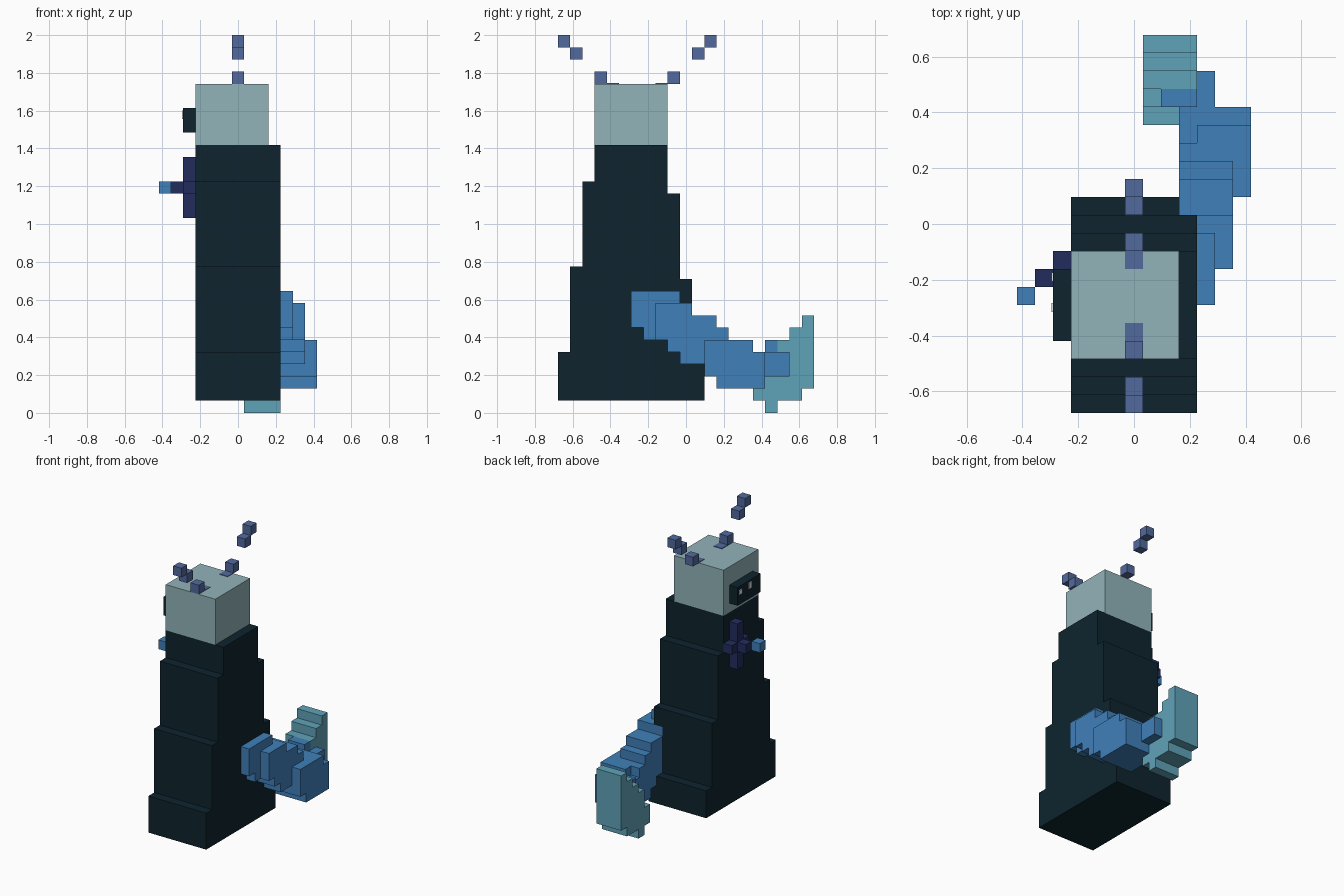
import bpy
import bmesh
from mathutils import Vector

UNIT = 2 / 31  # edge length of one block

cube = bpy.data.objects.get("Cube")
if cube:
    bpy.data.objects.remove(cube, do_unlink=True)


def to_linear(value):
    return value / 12.92 if value <= 0.04045 else ((value + 0.055) / 1.055) ** 2.4


def make_material(name, red, green, blue):
    color = tuple(to_linear(c / 255) for c in (red, green, blue)) + (1.0,)
    material = bpy.data.materials.new(name)
    material.use_nodes = True
    material.diffuse_color = color
    for node in material.node_tree.nodes:
        if node.type == 'BSDF_PRINCIPLED':
            node.inputs["Base Color"].default_value = color
            node.inputs["Roughness"].default_value = 0.8
    return material


def add_box(bm, x_range, y_range, z_range):
    """Add a box given by block indices; x and y are centred on block zero."""
    low, high = (Vector((x - 0.5, y - 0.5, z)) * UNIT
                 for x, y, z in zip(x_range, y_range, z_range))
    verts = bmesh.ops.create_cube(bm, size=1)["verts"]
    size, middle = high - low, (low + high) / 2
    for vert in verts:
        vert.co = Vector(c * s for c, s in zip(vert.co, size)) + middle


def build(name, material, boxes):
    bm = bmesh.new()
    for box in boxes:
        add_box(bm, *box)
    mesh = bpy.data.meshes.new(name)
    bm.to_mesh(mesh)
    bm.free()
    mesh.materials.append(material)
    part = bpy.data.objects.new(name, mesh)
    bpy.context.collection.objects.link(part)
    return part


def block(x, y, z):
    return (x, x + 1), (y, y + 1), (z, z + 1)


dark = make_material("dark teal", 14, 36, 46)
pale = make_material("pale grey blue", 146, 179, 185)
blue = make_material("bright blue", 64, 128, 186)
teal = make_material("soft teal", 96, 163, 184)
slate = make_material("slate blue", 82, 106, 158)
navy = make_material("navy purple", 34, 44, 92)
white = make_material("white", 235, 240, 242)

# Body: the front and back walls step inward at different heights
front_tops, back_tops = (5, 12, 19, 22), (4, 11, 18, 22)
levels = sorted({1, *front_tops, *back_tops})
body = []
for low, high in zip(levels, levels[1:]):
    front = sum(top <= low for top in front_tops)
    back = sum(top <= low for top in back_tops)
    body.append(((-3, 4), (front - 10, 2 - back), (low, high)))
build("body", dark, body)

# Head and its face plate
build("head", pale, [((-3, 3), (-7, -1), (22, 27))])
build("face_plate", dark, [((-4, -3), (-6, -2), (23, 25))])
for side, y, width, height in (("left", -4.4, 0.5, 0.7), ("right", -2.7, 0.5, 0.5)):
    build(side + "_eye", white,
          [((-4.08, -4), (y, y + width), (24.1, 24.1 + height))])

# Antennae: floating blocks mirrored in front of and behind the head
for name, base, step in (("front", -7, -1), ("back", -1, 1)):
    reach = 1 if step < 0 else 2
    blocks = [block(0, base, 27),
              block(0, base + step * reach, 29),
              block(0, base + step * (reach + 1), 30)]
    blocks = [blocks[0]] + [
        block(0, (-9 if step < 0 else 1) + step * i, 29 + i) for i in (0, 1)]
    build(name + "_antenna", slate, blocks)
    spot = base - step
    build(name + "_antenna_spot", slate,
          [((0, 1), (spot, spot + 1), (27, 27.06))])

# Cross-shaped ornament with a bright tip
build("cross", navy, [
    ((-4, -3), (-3, -2), (16, 21)),
    ((-4, -3), (-4, -1), (18, 19)),
    block(-5, -3, 18),
])
build("cross_tip", blue, [block(-6, -4, 18)])

# Tail: overlapping slabs descending toward the back
tail = [((4, 5), (-4, 0), (7, 10)), ((4, 5), (-3, 0), (6, 7))]
for i in range(3):
    tail.append(((3, 6), (i - 2, i + 1 + (i > 0)), (6 - i, 9 - i)))
tail += [
    ((3, 6), (1, 4), (4, 7)),
    ((3, 4), (2, 5), (3, 6)),
    ((4, 7), (2, 6), (3, 6)),
    ((3, 7), (3, 7), (2, 5)),
    ((2, 4), (7, 8), (3, 6)),
    ((4, 5), (7, 9), (3, 5)),
]
tail[3] = ((3, 6), (-1, 3), (5, 8))
build("tail", blue, tail)

# Tail fin: stepped columns rising toward the back
fin = [((1, 4), (8 + i, 9 + i), (max(1, i), 6 + i)) for i in range(3)]
fin += [
    ((1, 4), (7, 8), (0, 3)),
    ((1, 2), (7, 8), (3, 5)),
    ((1, 3), (6, 7), (1, 3)),
    ((1, 4), (6, 7), (1, 2)),
]
build("tail_fin", teal, fin)
